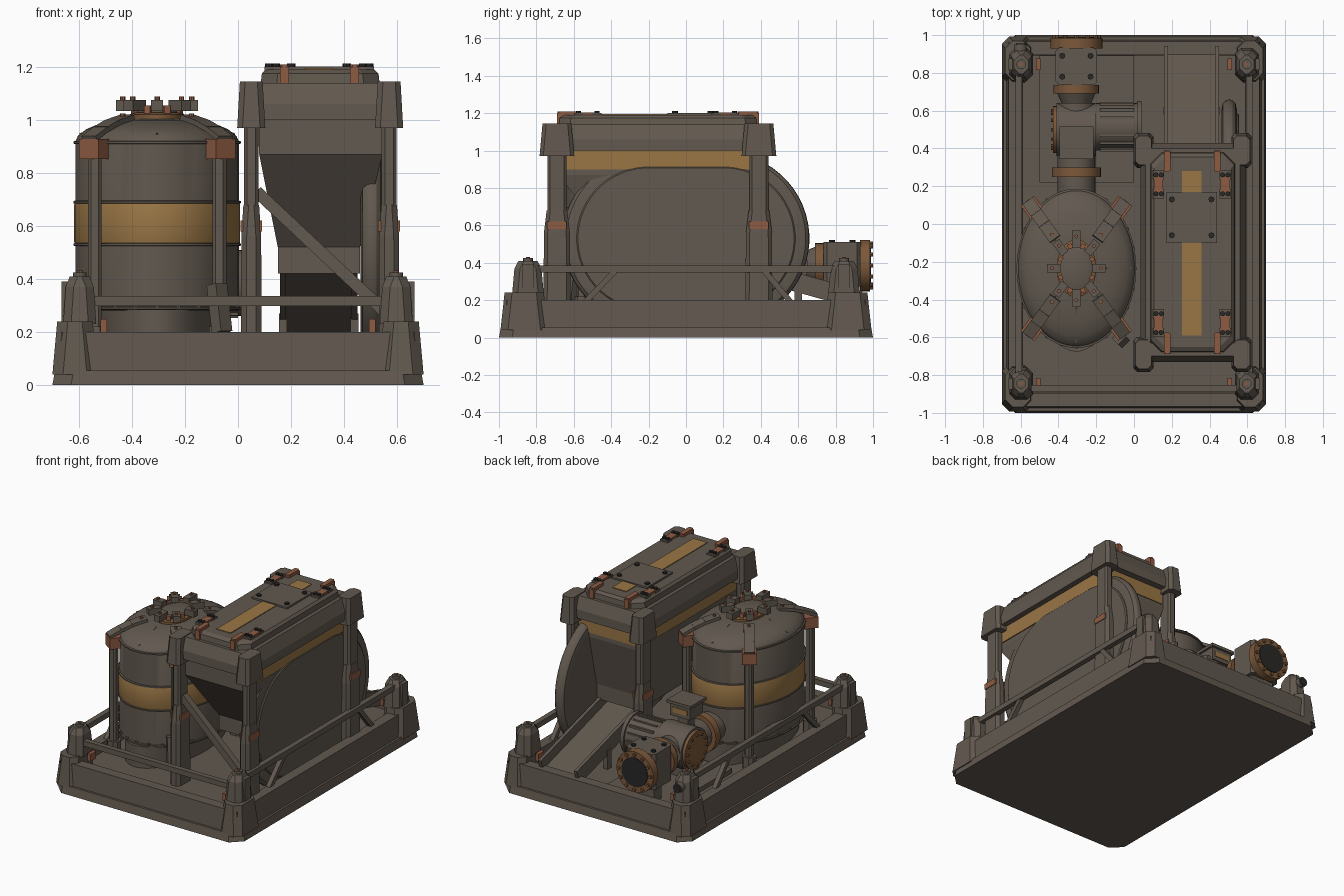
import bpy, bmesh, math
from mathutils import Vector, Matrix

cube = bpy.data.objects.get("Cube")
if cube:
    bpy.data.objects.remove(cube)


def material(name, rgb):
    m = bpy.data.materials.new(name)
    m.use_nodes = True
    m.diffuse_color = (*rgb, 1)
    m.node_tree.nodes["Principled BSDF"].inputs["Base Color"].default_value = (*rgb, 1)
    return m


GREY = material("weathered_grey", (.122, .1, .079))
TAN = material("faded_ochre", (.32, .18, .06))
RUST = material("rust_red", (.27, .105, .055))
BRONZE = material("brown_bronze", (.2, .098, .042))
DARK = material("dark_steel", (.022, .021, .02))
rounded = []


def finish(name, bm, mat):
    bmesh.ops.recalc_face_normals(bm, faces=bm.faces)
    me = bpy.data.meshes.new(name)
    bm.to_mesh(me)
    bm.free()
    me.materials.append(mat)
    ob = bpy.data.objects.new(name, me)
    bpy.context.collection.objects.link(ob)
    return ob


def prism(name, sections, mat=GREY, ch=0.0):
    """Stack of chamfered rectangles (x0, x1, y0, y1, z)."""
    bm = bmesh.new()
    rings = []
    for x0, x1, y0, y1, z in sections:
        if ch:
            pts = [(x0 + ch, y0), (x1 - ch, y0), (x1, y0 + ch), (x1, y1 - ch),
                   (x1 - ch, y1), (x0 + ch, y1), (x0, y1 - ch), (x0, y0 + ch)]
        else:
            pts = [(x0, y0), (x1, y0), (x1, y1), (x0, y1)]
        rings.append([bm.verts.new((x, y, z)) for x, y in pts])
    n = len(rings[0])
    for a, b in zip(rings, rings[1:]):
        for i in range(n):
            bm.faces.new((a[i], a[(i + 1) % n], b[(i + 1) % n], b[i]))
    bm.faces.new(rings[0])
    bm.faces.new(rings[-1])
    return finish(name, bm, mat)


def box(name, x0, x1, y0, y1, z0, z1, mat=GREY, ch=0.0):
    return prism(name, [(x0, x1, y0, y1, z0), (x0, x1, y0, y1, z1)], mat, ch)


def block(name, x, y, w, d, levels, mat=GREY, ch=0.0):
    """Column through (z, scale) levels."""
    s = [(x - w * k / 2, x + w * k / 2, y - d * k / 2, y + d * k / 2, z) for z, k in levels]
    return prism(name, s, mat, ch)


def rod(name, p0, p1, r, mat=GREY, r2=None, segs=20):
    p0, p1 = Vector(p0), Vector(p1)
    d = p1 - p0
    bm = bmesh.new()
    m = Matrix.Translation((p0 + p1) / 2) @ d.to_track_quat('Z', 'Y').to_matrix().to_4x4()
    bmesh.ops.create_cone(bm, cap_ends=True, segments=segs, radius1=r,
                          radius2=r if r2 is None else r2, depth=d.length, matrix=m)
    rounded.append(finish(name, bm, mat))


def beam(name, p0, p1, w, h, mat=GREY):
    p0, p1 = Vector(p0), Vector(p1)
    d = p1 - p0
    bm = bmesh.new()
    m = (Matrix.Translation((p0 + p1) / 2) @ d.to_track_quat('X', 'Z').to_matrix().to_4x4()
         @ Matrix.Diagonal((d.length, w, h, 1)))
    bmesh.ops.create_cube(bm, size=1, matrix=m)
    return finish(name, bm, mat)


def lathe(name, profile, loc, sx, sy, mat=GREY, stretch=None, segs=56):
    """Spin (radius, height) points; with stretch, a sideways stadium."""
    bm = bmesh.new()
    rings = []
    for r, h in profile:
        ring = []
        for i in range(segs):
            a = math.tau * (i + .5) / segs
            u, v = r * sx * math.cos(a), r * sy * math.sin(a)
            p = (u, v, h) if stretch is None else (h, u + math.copysign(stretch, u), v)
            ring.append(bm.verts.new(Vector(loc) + Vector(p)))
        rings.append(ring)
    for a, b in zip(rings, rings[1:]):
        for i in range(segs):
            bm.faces.new((a[i], a[(i + 1) % segs], b[(i + 1) % segs], b[i]))
    bm.faces.new(rings[0])
    bm.faces.new(rings[-1])
    rounded.append(finish(name, bm, mat))


def bolt(x, y, z, r=.012, mat=DARK):
    rod("bolt", (x, y, z), (x, y, z + .012), r, mat, segs=8)


# Skid base: skirt, floor, rim rails
prism("base_skirt", [(-.7, .7, -1, 1, 0), (-.69, .69, -.99, .99, .055)], ch=.07)
box("deck", -.64, .64, -.94, .94, .05, .14)
for s in (-1, 1):
    prism("side_rim", [(s * .63 - .045, s * .63 + .045, -.96, .96, .05), (s * .63 - .035, s * .63 + .035, -.96, .96, .2)])
    prism("end_rim", [(-.62, .62, s * .93 - .045, s * .93 + .045, .05), (-.62, .62, s * .93 - .035, s * .93 + .035, .2)])
    beam("side_rail", (s * .61, -.84, .367), (s * .61, .83, .367), .036, .036)
    for y0, y1 in ((-.54, -.38), (.56, .42)):
        beam("rail_brace", (s * .61, y0, .19), (s * .61, y1, .355), .03, .03)
    # Corner blocks with lifting posts
    for t in (-1, 1):
        x, y = s * .615, t * .865
        prism("corner_block", [(x - .085, x + .085, y - .127, y + .127, .04), (x - .067, x + .067, y - .105, y + .105, .24)], ch=.04)
        x, y = s * .597, t * .845
        block("corner_post", x, y, .125, .17, [(.23, 1), (.37, .85), (.41, .6)], ch=.03)
        rod("post_cap", (x, y, .41), (x, y, .425), .026)
        bolt(x, y, .42, .011, RUST)
        box("post_lug", x + s * .055 - .013, x + s * .055 + .013, y - .03, y + .03, .23, .39)
        box("post_key", x - s * .09 - .012, x - s * .09 + .012, y - .03, y + .03, .2, .25, RUST)
beam("front_rail", (-.58, -.87, .317), (.57, -.87, .317), .036, .036)
rod("drain_nozzle", (-.6, .86, .34), (-.6, .95, .34), .032)
rod("drain_nozzle_mouth", (-.6, .95, .34), (-.6, .955, .34), .026, DARK)

# Elliptical tank
C = (-.305, -.235, 0)
RX, RY = .315, .42
lathe("tank_foot", [(1, .14), (1, .285)], C, .225, .44)
lathe("tank_body", [(.98, .28), (.98, .92), (.95, .94), (.85, .965), (.7, .985), (.5, 1.0), (.3, 1.005)], C, RX, RY)
lathe("tank_band", [(.99, .535), (.995, .54), (.995, .68), (.99, .685)], C, RX, RY, TAN)
for z in (.29, .53, .69, .915):
    lathe("tank_hoop", [(.98, z - .006), (1.005, z - .004), (1.005, z + .004), (.98, z + .006)], C, RX, RY)
for i in range(24):
    a = math.tau * i / 24
    bolt(C[0] + .312 * math.cos(a), C[1] + .417 * math.sin(a), .293, .01, GREY)
for i in range(8):
    c, s = math.cos(math.tau * i / 8), math.sin(math.tau * i / 8)
    beam("dome_rib", (C[0] + RX * .93 * c, C[1] + RY * .93 * s, .945),
         (C[0] + RX * .5 * c, C[1] + RY * .5 * s, 1.0), .008, .008)
# Hatch with radial clamps
lathe("hatch_ring", [(.105, .975), (.105, 1.02), (.09, 1.028)], C, 1, 1.45, BRONZE)
lathe("hatch_lid", [(.085, 1.0), (.085, 1.04), (.06, 1.05)], C, 1, 1.4)
for i in range(8):
    c, s = math.cos(math.tau * i / 8), math.sin(math.tau * i / 8) * 1.3
    beam("hatch_clamp", (C[0] + .085 * c, C[1] + .085 * s, 1.055), (C[0] + .155 * c, C[1] + .155 * s, 1.055), .045, .042)
    bolt(C[0] + .13 * c, C[1] + .13 * s, 1.076, .01, RUST)
    c, s = math.cos(math.tau * (i + .5) / 8), math.sin(math.tau * (i + .5) / 8) * 1.4
    beam("hatch_wedge", (C[0] + .08 * c, C[1] + .08 * s, 1.04), (C[0] + .1 * c, C[1] + .1 * s, 1.04), .024, .03, RUST)
# Tank stays: rod, clamp and strap over the dome
for s in (-1, 1):
    for t in (-1, 1):
        def at(k, z):
            return (C[0] + s * .235 * k, C[1] + t * .325 * k, z)
        x, y, _ = at(1, 0)
        block("tank_stay", x, y, .052, .052, [(.14, 1), (.87, 1)], ch=.012)
        block("stay_foot", x, y, .08, .08, [(.14, 1), (.22, 1)], ch=.02)
        beam("stay_clamp", at(.88, .89), at(1.1, .89), .09, .075, RUST)
        path = [at(1.09, .93), at(.9, .965), at(.72, .99), at(.48, 1.01)]
        for p, q in zip(path, path[1:]):
            beam("dome_strap", p, q, .066, .02)
        bolt(*at(.55, 1.012), .01, RUST)
beam("tank_brace", (-.06, -.62, .2), (-.08, -.6, .38), .06, .05)

# Hopper: box, tapered chute mouth, collar and lid
prism("hopper_body", [(.15, .46, -.42, .3, .42), (.15, .46, -.42, .3, .52),
                      (.08, .545, -.68, .38, .87), (.08, .545, -.68, .38, 1.06)])
for x in (.079, .546):
    box("hopper_side_band", x - .006, x + .006, -.65, .35, .9, 1.0, TAN)
box("hopper_back_band", .09, .535, .375, .385, .9, 1.0, TAN)
prism("hopper_collar", [(.035, .59, -.73, .43, 1.0), (.035, .59, -.73, .43, 1.06), (.06, .56, -.7, .4, 1.14)])
prism("hopper_lid", [(.085, .535, -.68, .38, 1.13), (.09, .53, -.675, .375, 1.175), (.105, .515, -.65, .355, 1.19)], ch=.06)
for y0, y1 in ((-.59, -.1), (.17, .28)):
    box("lid_stripe", .253, .358, y0, y1, 1.188, 1.195, TAN)
box("lid_plate", .172, .44, -.1, .17, 1.19, 1.202)
for x in (.2, .41):
    for y in (-.06, .13):
        bolt(x, y, 1.2, .016)
for x, xh, xp in ((.05, .13, .175), (.57, .483, .44)):
    for y, yh, t in ((-.69, -.525, -1), (.39, .21, 1)):
        # Corner caps, legs with sleeves
        prism("corner_cap", [(x - .053, x + .053, y - .093, y + .093, .97), (x - .043, x + .043, y - .077, y + .077, 1.145)], ch=.02)
        block("hopper_leg", x, y, .056, .1, [(.14, 1), (1.0, 1)], ch=.012)
        block("leg_sleeve", x, y, .078, .145, [(.14, 1), (.56, .96), (.68, .76)], ch=.02)
        for s in (-1, 1):
            box("leg_band", x + s * .036 - .005, x + s * .036 + .005, y - .052, y + .052, .58, .62, RUST)
        # Lid handles and latches
        ye = t * .525 - .15
        y0, y1 = sorted((ye - t * .1, ye + t * .012))
        box("lid_handle", xp - .017, xp + .017, y0, y1, 1.18, 1.21, RUST, ch=.008)
        box("lid_handle_drop", xp - .017, xp + .017, ye - .014, ye + .014, 1.14, 1.2, RUST)
        box("latch_plate", xh - .024, xh + .024, yh - .04, yh + .04, 1.185, 1.203, RUST)
        for dy in (-.05, .05):
            box("latch_block", xh - .03, xh + .03, yh + dy - .024, yh + dy + .024, 1.18, 1.201)
            for dx in (-.014, .014):
                bolt(xh + dx, yh + dy, 1.2, .0135)
beam("hopper_brace", (.07, -.69, .73), (.55, -.69, .28), .045, .045)

# Large stadium-shaped side housing with rounded rim
W = (0, 0, .53)
lathe("wheel_rim", [(.4, .462), (.44, .47), (.456, .488), (.46, .505), (.456, .522), (.44, .538), (.4, .545)], W, 1, 1, stretch=.2)
lathe("wheel_face", [(.385, .5), (.385, .55), (.378, .556)], W, 1, 1, stretch=.2)

# Discharge chute
beam("chute_floor", (.305, -.12, .47), (.305, .94, .165), .29, .025)
for x in (.17, .44):
    beam("chute_wall", (x, -.1, .49), (x, .93, .2), .022, .1)
    box("chute_leg", x - .015, x + .015, .58, .62, .14, .27)

# Pump, motor and pipework
X, Z = -.305, .385
box("pump_plinth", -.5, 0, .22, .94, .13, .17)
for y in (.42, .82):
    box("pump_saddle", -.39, -.22, y, y + .08, .16, .32)
rod("tank_pipe", (X, .1, Z), (X, .64, Z), .1)
rod("tank_flange", (X, .25, Z), (X, .3, Z), .13, BRONZE, segs=28)
rod("pump_casing", (-.41, .5, Z), (-.2, .5, Z), .14, segs=28)
rod("pump_cover", (-.43, .5, Z), (-.405, .5, Z), .125, BRONZE, segs=28)
rod("outlet_cone", (X, .62, Z), (X, .7, Z), .07, GREY, .105)
rod("outlet_flange", (X, .69, Z), (X, .735, Z), .12, BRONZE, segs=28)
box("outlet_box", X - .11, X + .11, .735, .935, Z - .115, Z + .125, ch=.02)
for x in (X - .075, X + .075):
    for y in (.78, .89):
        bolt(x, y, Z + .124, .016)
rod("end_flange", (X, .93, Z), (X, .985, Z), .138, BRONZE, segs=28)
rod("outlet_mouth", (X, .98, Z), (X, .99, Z), .098, DARK, segs=28)
for i in range(12):
    c, s = math.cos(math.tau * i / 12), math.sin(math.tau * i / 12)
    rod("flange_bolt", (X + .118 * c, .98, Z + .118 * s), (X + .118 * c, 1, Z + .118 * s), .011, BRONZE, segs=8)
    rod("cover_bolt", (-.44, .5 + .1 * c, Z + .1 * s), (-.42, .5 + .1 * c, Z + .1 * s), .009, BRONZE, segs=8)
rod("motor", (-.2, .515, Z), (.02, .515, Z), .125, segs=28)
for i in range(16):
    c, s = math.cos(math.tau * i / 16), math.sin(math.tau * i / 16)
    beam("motor_fin", (-.18, .515 + .125 * c, Z + .125 * s), (.0, .515 + .125 * c, Z + .125 * s), .014, .014)
rod("motor_end", (.015, .515, Z), (.04, .515, Z), .137, segs=28)
block("control_neck", X, .43, .07, .07, [(.46, 1), (.59, 1)])
box("control_box", -.38, -.23, .36, .5, .57, .66)
box("control_box_lid", -.395, -.215, .345, .515, .655, .675)
box("control_label", -.36, -.25, .497, .504, .595, .63, TAN)

# Smooth shading with sharp edges on the round parts
for ob in rounded:
    ob.select_set(True)
bpy.context.view_layer.objects.active = rounded[0]
bpy.ops.object.shade_smooth_by_angle(angle=math.radians(30))
